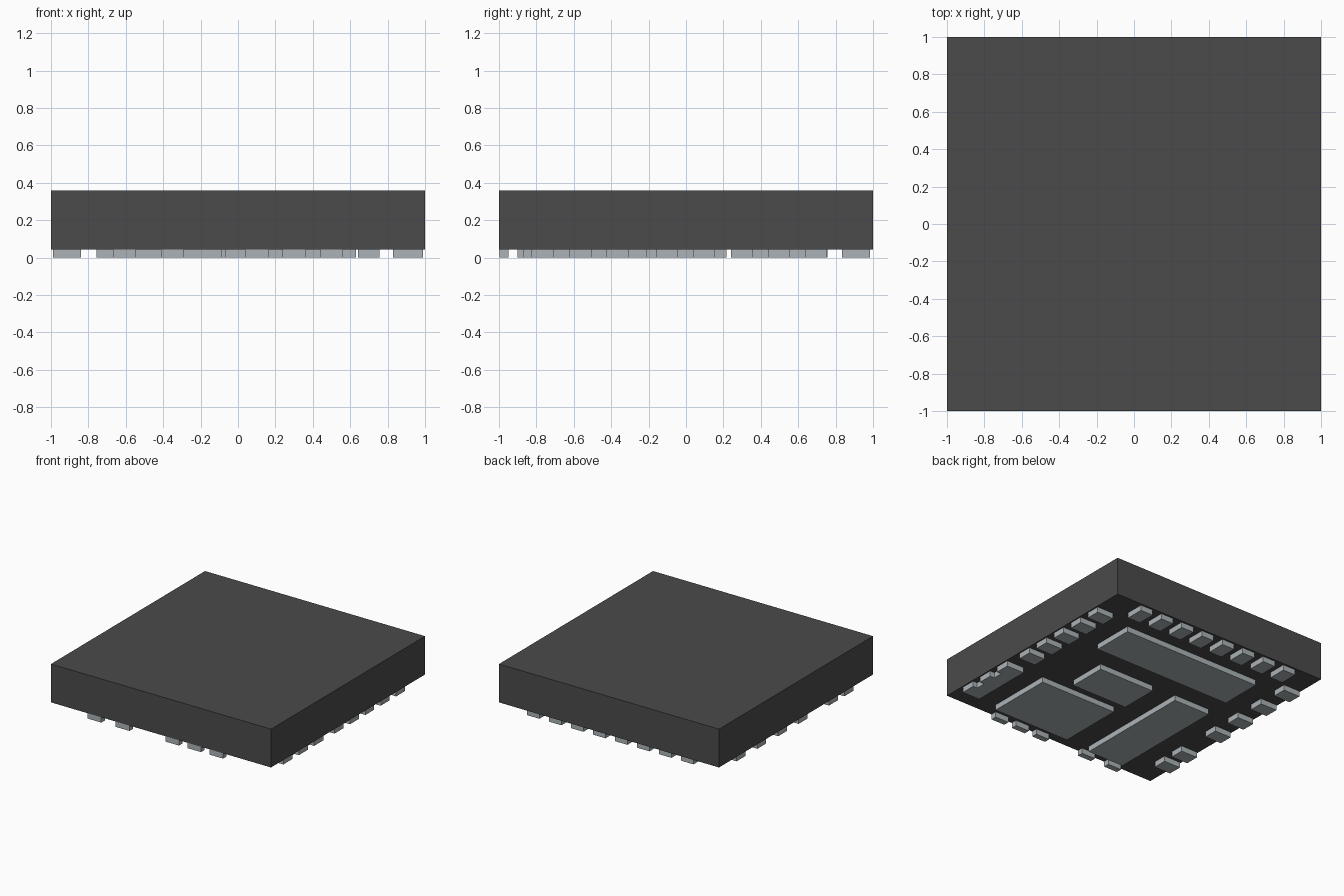
import bpy

cube = bpy.data.objects.get("Cube")
if cube:
    bpy.data.objects.remove(cube, do_unlink=True)


def make_material(name, rgb):
    mat = bpy.data.materials.new(name)
    mat.use_nodes = True
    colour = (*rgb, 1.0)
    mat.diffuse_color = colour
    mat.node_tree.nodes["Principled BSDF"].inputs["Base Color"].default_value = colour
    return mat


DARK = make_material("dark grey plastic", (0.07, 0.07, 0.07))
METAL = make_material("tinned metal", (0.41, 0.45, 0.47))

PAD_TOP = 0.05     # pads reach slightly into the package
BODY_BOTTOM = 0.045
BODY_TOP = 0.36


def box(name, x0, x1, y0, y1, z0, z1, mat):
    """Axis-aligned box between two corners."""
    bpy.ops.mesh.primitive_cube_add(
        size=1, location=((x0 + x1) / 2, (y0 + y1) / 2, (z0 + z1) / 2))
    obj = bpy.context.object
    obj.name = name
    obj.scale = (x1 - x0, y1 - y0, z1 - z0)
    bpy.ops.object.transform_apply(location=False, rotation=False, scale=True)
    obj.data.materials.append(mat)
    return obj


def pad(name, x0, x1, y0, y1):
    return box(name, x0, x1, y0, y1, 0, PAD_TOP, METAL)


# Package body
box("package_body", -1, 1, -1, 1, BODY_BOTTOM, BODY_TOP, DARK)

# Large pads under the middle
pad("back_wide_pad", -0.63, 0.63, 0.325, 0.675)
pad("front_square_pad", -0.07, 0.63, -0.87, -0.32)
pad("centre_pad", -0.09, 0.42, -0.21, 0.11)
pad("left_long_pad", -0.64, -0.31, -0.90, 0.11)

# Row of contacts along the back edge
H = 0.0575
for i in range(8):
    x = -0.7 + 0.2 * i
    pad(f"back_contact_{i + 1}", x - H, x + H, 0.835, 0.985)

# Contacts along the +x edge
for i in range(5):
    y = 0.697 - 0.2 * i
    pad(f"right_contact_{i + 1}", 0.84, 0.99, y - H, y + H)

# Joined contact on the +x edge: a bar with three fingers
pad("joined_contact_bar", 0.83, 0.95, -0.825, -0.305)
for i in range(3):
    y = -0.765 + 0.2 * i
    pad(f"joined_contact_finger_{i + 1}", 0.925, 0.99, y - 0.06, y + 0.06)

# Contacts along the -x edge
for i, y in enumerate((0.70, 0.43, 0.16, -0.105, -0.50, -0.70)):
    pad(f"left_contact_{i + 1}", -0.99, -0.84, y - H, y + H)

# Short contacts along the front edge
for i, x in enumerate((-0.607, -0.35, 0.10, 0.30, 0.50)):
    pad(f"front_contact_{i + 1}", x - 0.0625, x + 0.0625, -0.998, -0.95)
